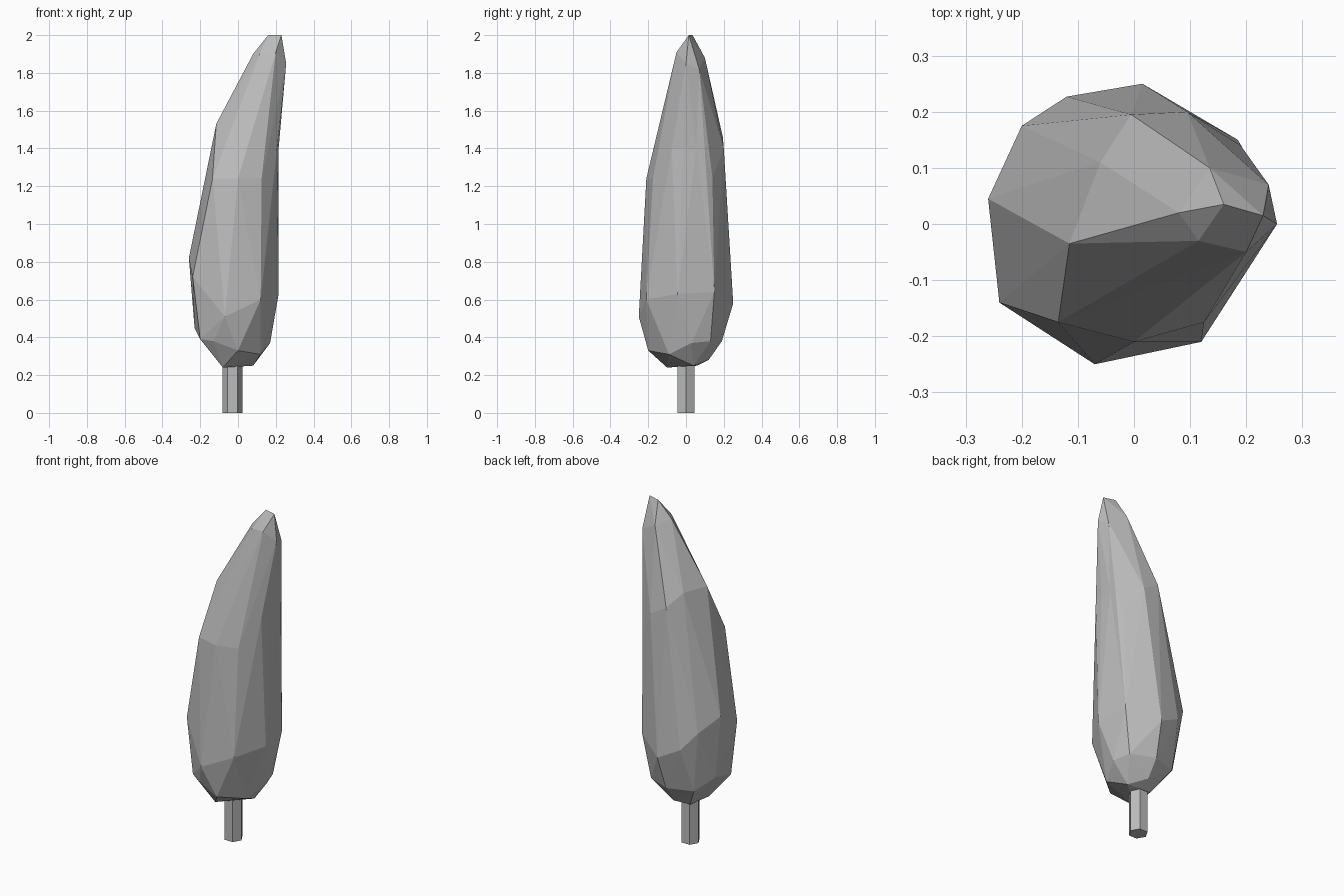
import bpy
import bmesh
from math import cos, sin, pi

cube = bpy.data.objects.get("Cube")
if cube:
    bpy.data.objects.remove(cube, do_unlink=True)


def make_material(name, rgb):
    mat = bpy.data.materials.new(name)
    mat.use_nodes = True
    colour = (*rgb, 1.0)
    mat.diffuse_color = colour
    mat.node_tree.nodes["Principled BSDF"].inputs["Base Color"].default_value = colour
    return mat


def make_object(name, bm, mat):
    bmesh.ops.recalc_face_normals(bm, faces=bm.faces[:])
    mesh = bpy.data.meshes.new(name)
    bm.to_mesh(mesh)
    bm.free()
    mesh.materials.append(mat)
    obj = bpy.data.objects.new(name, mesh)
    bpy.context.scene.collection.objects.link(obj)
    return obj


grey = make_material("plain grey", (0.5, 0.5, 0.5))

# Trunk: short six-sided post reaching into the foliage
trunk_height = 0.3
trunk_radius = 0.053
bm = bmesh.new()
ring = [
    bm.verts.new((trunk_radius * cos(i * pi / 3) - 0.03, trunk_radius * sin(i * pi / 3), 0))
    for i in range(6)
]
base = bm.faces.new(ring)
extruded = bmesh.ops.extrude_face_region(bm, geom=[base], use_keep_orig=True)
top_verts = [v for v in extruded["geom"] if isinstance(v, bmesh.types.BMVert)]
bmesh.ops.translate(bm, vec=(0, 0, trunk_height), verts=top_verts)
make_object("trunk", bm, grey)

# Foliage: leaning faceted spindle wrapped around a few corner points per tier
tiers = {
    "underside": [(-.08, -.1, .24), (.08, .04, .25), (-.07, .06, .25), (0, .12, .28)],
    "lower_rim": [(.12, -.09, .31), (0, -.2, .33), (.17, .03, .37), (-.13, -.18, .38),
                  (-.2, -.14, .39), (0, .19, .38), (-.15, .14, .38), (.14, .13, .38),
                  (-.23, .05, .45)],
    "belly": [(-.07, -.25, .51), (.12, -.21, .6), (.215, -.045, .63), (.185, .15, .64),
              (.015, .25, .58), (-.12, .227, .65), (-.2, .175, .75), (-.26, .045, .82),
              (-.24, -.14, .72)],
    "waist": [(-.135, -.175, 1.24), (0, -.21, 1.24), (.125, -.175, 1.24), (.19, .14, 1.24),
              (.095, .2, 1.4), (-.005, .195, 1.46), (-.06, .11, 1.53), (-.115, -.035, 1.53)],
    "tip": [(.255, 0, 1.85), (.24, .07, 1.82), (.135, .1, 1.88), (.08, .02, 1.9),
            (.115, -.03, 1.9), (.2, -.05, 1.91), (.16, .035, 2), (.23, .015, 2)],
}
bm = bmesh.new()
for points in tiers.values():
    for point in points:
        bm.verts.new(point)
bmesh.ops.convex_hull(bm, input=bm.verts[:])
loose = [v for v in bm.verts if not v.link_faces]
bmesh.ops.delete(bm, geom=loose, context="VERTS")

# Slight hollow on the leaning side
cut = bmesh.ops.bisect_plane(
    bm, geom=bm.verts[:] + bm.edges[:] + bm.faces[:],
    plane_co=(0, 0, 1.4), plane_no=(0, 0, 1),
)
for item in cut["geom_cut"]:
    if isinstance(item, bmesh.types.BMVert):
        item.co.x = min(item.co.x, 0.215)
bmesh.ops.triangulate(bm, faces=bm.faces[:])
make_object("foliage", bm, grey)
